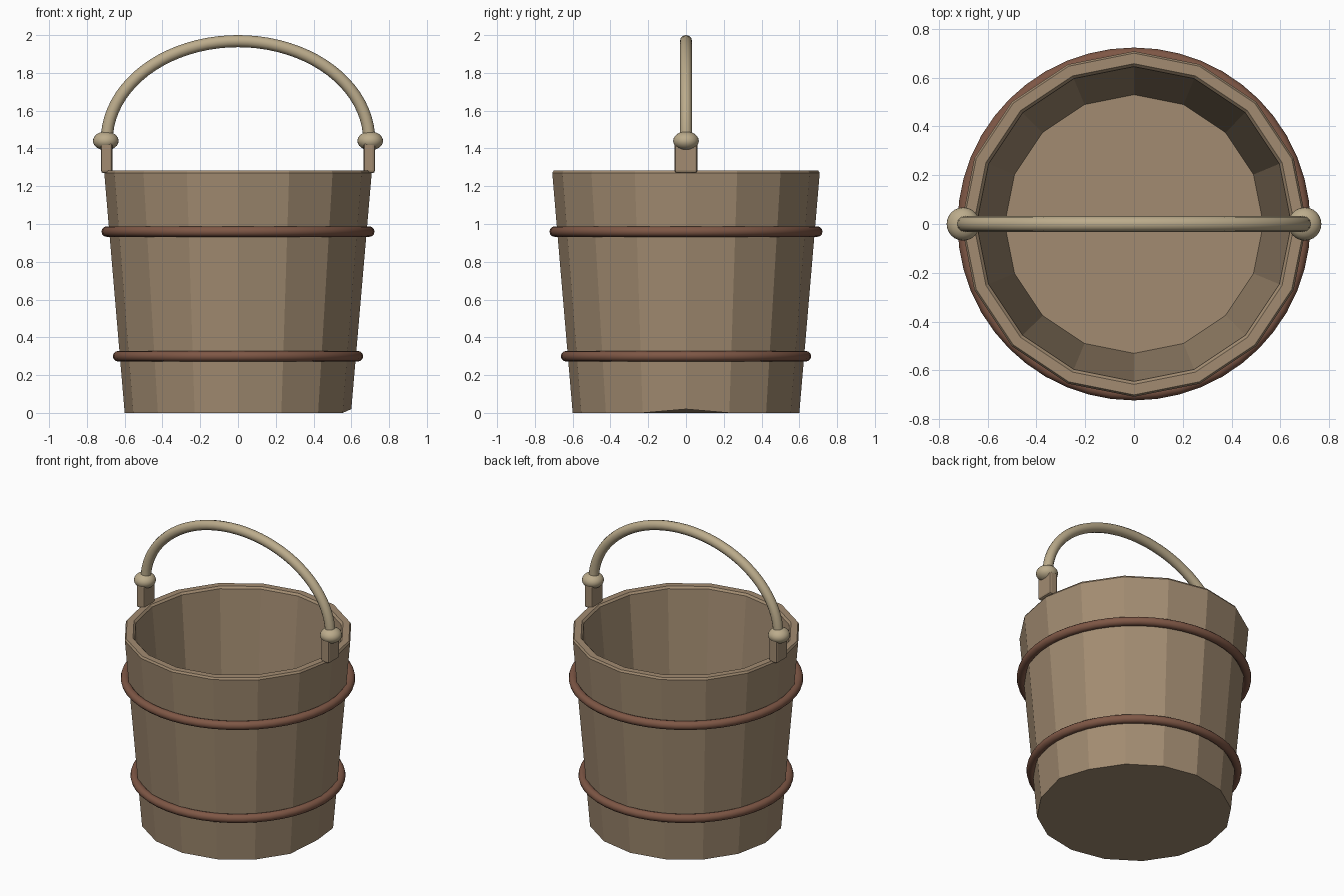
import bpy, bmesh
from math import sin, cos, pi, radians

if "Cube" in bpy.data.objects:
    bpy.data.objects.remove(bpy.data.objects["Cube"])


def material(name, rgb):
    m = bpy.data.materials.new(name)
    m.diffuse_color = (*rgb, 1)
    m.use_nodes = True
    m.node_tree.nodes["Principled BSDF"].inputs["Base Color"].default_value = m.diffuse_color
    return m


WOOD = material("wood", (0.36, 0.26, 0.165))
HOOP = material("hoop_brown", (0.21, 0.095, 0.06))
ROPE = material("pale_handle", (0.50, 0.41, 0.26))


def finish(name, mat, smooth=True):
    ob = bpy.context.object
    ob.name = ob.data.name = name
    ob.data.materials.append(mat)
    if smooth:
        bpy.ops.object.shade_smooth_by_angle(angle=radians(40))
    return ob


# Bucket: faceted 16-sided shell with softened rim
SIDES = 16
profile = [(0.60, 0), (0.708, 1.27), (0.70, 1.283), (0.657, 1.283),
           (0.645, 1.27), (0.53, 0.08)]
bm = bmesh.new()
rings = [[bm.verts.new((r * cos(2 * pi * i / SIDES), r * sin(2 * pi * i / SIDES), z))
          for i in range(SIDES)] for r, z in profile]
for a, b in zip(rings, rings[1:]):
    for i in range(SIDES):
        j = (i + 1) % SIDES
        bm.faces.new((a[i], a[j], b[j], b[i]))
bm.faces.new(rings[0][::-1])
bm.faces.new(rings[-1])
rings[0][0].co.z = 0.02  # small chip in the bottom edge
mesh = bpy.data.meshes.new("bucket")
bm.to_mesh(mesh)
bm.free()
bucket = bpy.data.objects.new("bucket", mesh)
mesh.materials.append(WOOD)
bpy.context.collection.objects.link(bucket)

# Hoops around the staves
for name, radius, z in (("lower_hoop", 0.635, 0.30), ("upper_hoop", 0.695, 0.96)):
    bpy.ops.mesh.primitive_torus_add(major_radius=radius, minor_radius=0.028,
                                     major_segments=48, minor_segments=12,
                                     location=(0, 0, z))
    finish(name, HOOP)

# Ears and knobs that hold the handle
for side, s in (("left", -1), ("right", 1)):
    bpy.ops.mesh.primitive_cube_add(size=1, location=(s * 0.695, 0, 1.35))
    bpy.context.object.scale = (0.06, 0.12, 0.16)
    bpy.ops.object.transform_apply(location=False, rotation=False, scale=True)
    ear = finish(side + "_ear", WOOD, smooth=False)
    bevel = ear.modifiers.new("bevel", 'BEVEL')
    bevel.width = 0.012
    bevel.segments = 2
    bpy.ops.mesh.primitive_uv_sphere_add(segments=24, ring_count=12, radius=1,
                                         location=(s * 0.70, 0, 1.44))
    bpy.context.object.scale = (0.068, 0.068, 0.05)
    bpy.ops.object.transform_apply(location=False, rotation=False, scale=True)
    finish(side + "_knob", ROPE)

# Arched handle
curve = bpy.data.curves.new("handle", 'CURVE')
curve.dimensions = '3D'
curve.bevel_depth = 0.032
curve.bevel_resolution = 4
curve.use_fill_caps = True
N = 40
spline = curve.splines.new('POLY')
spline.points.add(N)
for i, p in enumerate(spline.points):
    t = pi * i / N
    p.co = (-0.695 * cos(t), 0, 1.44 + 0.528 * sin(t), 1)
spline.use_smooth = True
curve.materials.append(ROPE)
handle = bpy.data.objects.new("handle", curve)
bpy.context.collection.objects.link(handle)
